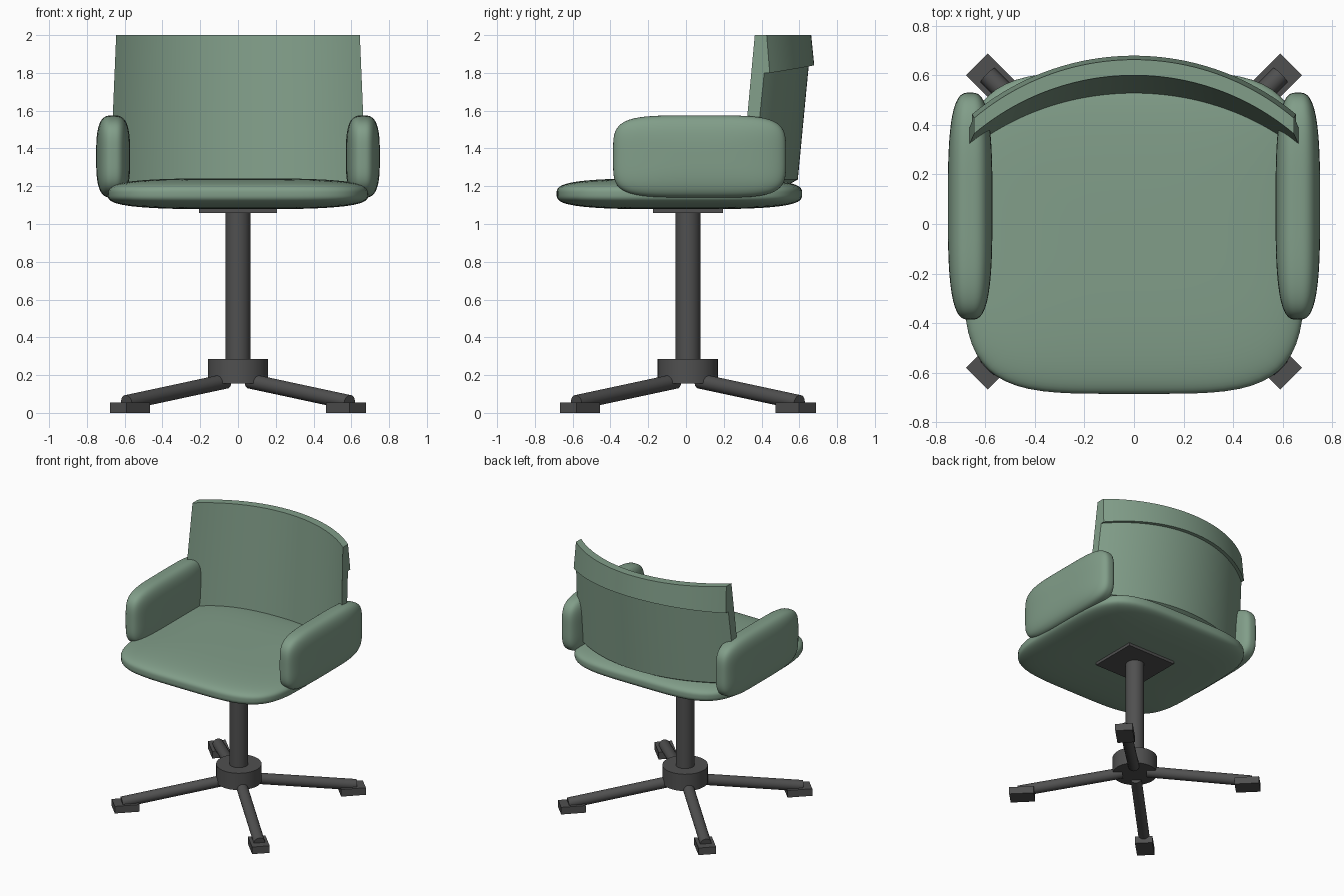
import bpy, bmesh, math
from mathutils import Vector, Matrix

if "Cube" in bpy.data.objects:
    bpy.data.objects.remove(bpy.data.objects["Cube"])


def material(name, rgb):
    m = bpy.data.materials.new(name)
    m.diffuse_color = (*rgb, 1)
    m.use_nodes = True
    m.node_tree.nodes["Principled BSDF"].inputs["Base Color"].default_value = m.diffuse_color
    return m


GREEN = material("green_fabric", (0.22, 0.34, 0.25))
DARK = material("dark_metal", (0.08, 0.08, 0.08))


def finish(name, bm, mat, smooth=True):
    bmesh.ops.recalc_face_normals(bm, faces=bm.faces)
    me = bpy.data.meshes.new(name)
    bm.to_mesh(me)
    bm.free()
    me.materials.append(mat)
    ob = bpy.data.objects.new(name, me)
    bpy.context.collection.objects.link(ob)
    if smooth:
        bpy.ops.object.select_all(action='DESELECT')
        ob.select_set(True)
        bpy.context.view_layer.objects.active = ob
        bpy.ops.object.shade_smooth_by_angle(angle=math.radians(35))
    return ob


def cushion(name, centre, half, thin, n, m):
    """Rounded box: exponent n in the broad plane, m across the thin axis."""
    bm = bmesh.new()
    bmesh.ops.create_cube(bm, size=2)
    bmesh.ops.subdivide_edges(bm, edges=bm.edges[:], cuts=21, use_grid_fill=True)
    a, b = [i for i in range(3) if i != thin]
    for v in bm.verts:
        p = v.co
        broad = (abs(p[a]) ** n + abs(p[b]) ** n) ** (1 / n)
        p = p / (broad ** m + abs(p[thin]) ** m) ** (1 / m)
        v.co = [centre[i] + half[i] * p[i] for i in range(3)]
    return finish(name, bm, GREEN)


def box(name, centre, size, angle=0.0):
    bm = bmesh.new()
    bmesh.ops.create_cube(bm, size=1, matrix=Matrix.Translation(centre)
                          @ Matrix.Rotation(angle, 4, 'Z') @ Matrix.Diagonal((*size, 1)))
    return finish(name, bm, DARK, False)


def rod(name, start, end, radius, sides=32):
    start, end = Vector(start), Vector(end)
    d = end - start
    bm = bmesh.new()
    bmesh.ops.create_cone(bm, cap_ends=True, segments=sides, radius1=radius,
                          radius2=radius, depth=d.length,
                          matrix=Matrix.Translation((start + end) / 2)
                          @ d.to_track_quat('Z', 'Y').to_matrix().to_4x4())
    return finish(name, bm, DARK)


# Seat and armrests
cushion("seat", (0, -0.035, 1.16), (0.69, 0.65, 0.082), 2, 4.3, 3.3)
for side, label in ((-1, "left"), (1, "right")):
    cushion(label + "_armrest", (side * 0.661, 0.072, 1.357),
            (0.09, 0.458, 0.218), 0, 4.5, 3.1)

# Curved, leaning backrest with a flared lip behind its top edge
# Each profile point: y at the middle, z at the middle, z at the ends
profile = [(0.526, 1.20, 1.20), (0.60, 2.0, 2.0), (0.663, 2.0, 2.0),
           (0.679, 1.84, 1.80), (0.65, 1.84, 1.80), (0.592, 1.235, 1.235)]
bm = bmesh.new()
rings = []
for i in range(49):
    t = i / 24 - 1
    sag = 1 - math.sqrt(1 - (0.645 * t) ** 2)
    ring = []
    for y, zm, ze in profile:
        z = zm + (ze - zm) * t * t
        ring.append(bm.verts.new(((0.645 + 0.042 * (2 - z)) * t, y - sag, z)))
    rings.append(ring)
for r, s in zip(rings, rings[1:]):
    for k in range(6):
        j = (k + 1) % 6
        bm.faces.new((r[k], r[j], s[j], s[k]))
bm.faces.new(rings[0])
bm.faces.new(rings[-1])
finish("backrest", bm, GREEN)

# Pedestal
YC = 0.01
box("mounting_plate", (0, YC, 1.072), (0.415, 0.37, 0.03))
rod("column", (0, YC, 0.2), (0, YC, 1.07), 0.066)
rod("hub", (0, YC, 0.155), (0, YC, 0.285), 0.16)

# Four splayed legs with foot pads
for i in range(4):
    ang = math.radians(45 + 90 * i)
    c, s = math.cos(ang), math.sin(ang)
    rod(f"leg_{i + 1}", (0.09 * c, YC + 0.09 * s, 0.168),
        (0.835 * c, YC + 0.835 * s, 0.055), 0.04, 20)
    box(f"foot_{i + 1}", (0.808 * c, YC + 0.808 * s, 0.0275),
        (0.176, 0.125, 0.055), ang)
